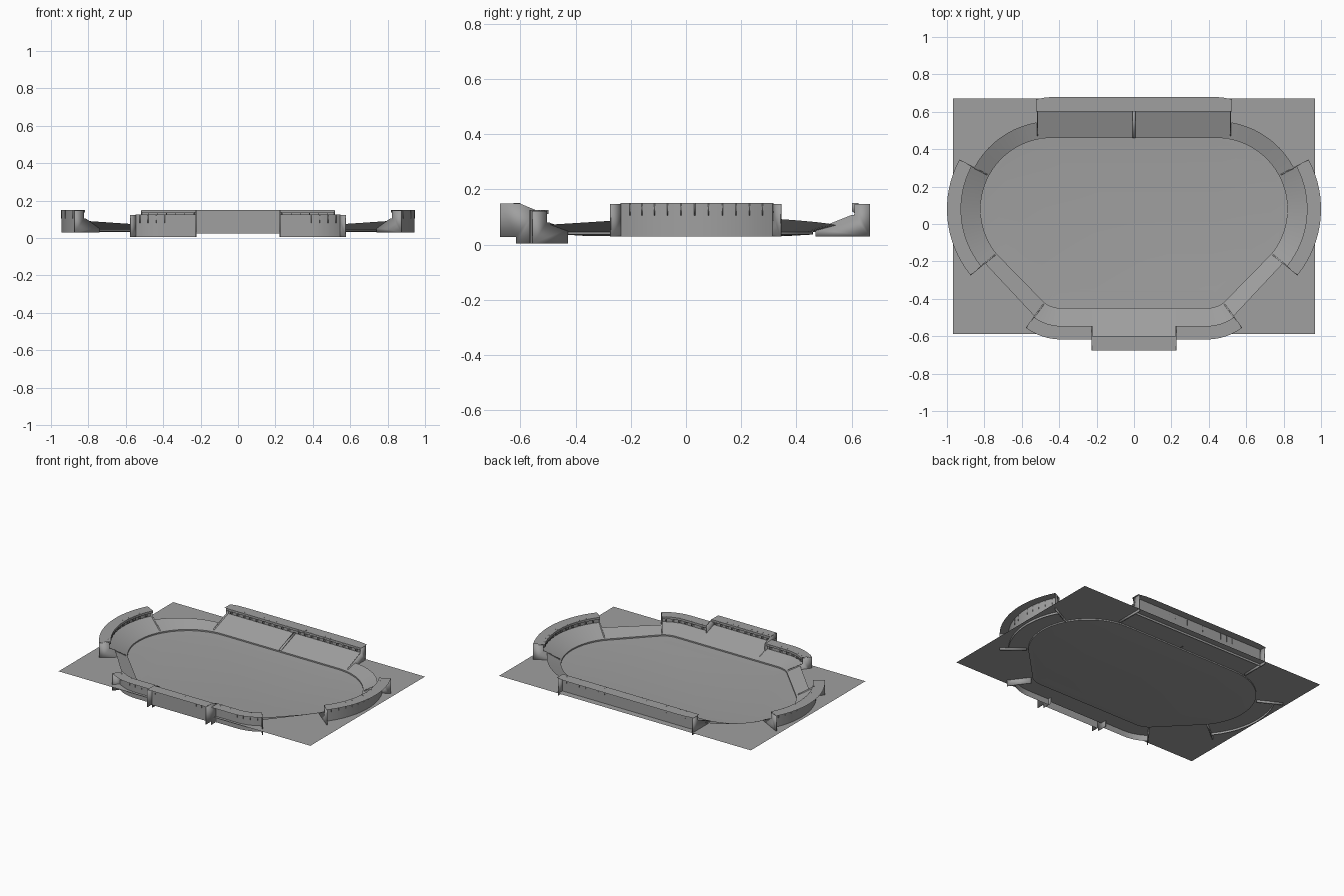
import bpy, bmesh
from math import cos, sin, radians
from mathutils import Vector

cube = bpy.data.objects.get("Cube")
if cube:
    bpy.data.objects.remove(cube)

GREY = (0.35, 0.35, 0.35, 1)
concrete = bpy.data.materials.new("grey concrete")
concrete.use_nodes = True
concrete.diffuse_color = GREY
concrete.node_tree.nodes["Principled BSDF"].inputs["Base Color"].default_value = GREY


def finish(name, bm, mirror=False, thickness=0):
    bmesh.ops.remove_doubles(bm, verts=bm.verts, dist=0.0001)
    bmesh.ops.recalc_face_normals(bm, faces=bm.faces)
    mesh = bpy.data.meshes.new(name)
    bm.to_mesh(mesh)
    bm.free()
    mesh.materials.append(concrete)
    obj = bpy.data.objects.new(name, mesh)
    bpy.context.collection.objects.link(obj)
    if mirror:
        obj.modifiers.new("mirror", 'MIRROR')
    if thickness:
        mod = obj.modifiers.new("thickness", 'SOLIDIFY')
        mod.thickness, mod.offset = thickness, 0
    bpy.ops.object.select_all(action='DESELECT')
    obj.select_set(True)
    bpy.context.view_layer.objects.active = obj
    bpy.ops.object.shade_smooth_by_angle(angle=radians(25))
    return obj


def add_strip(bm, rows):
    grid = [[bm.verts.new(p) for p in row] for row in rows]
    for a, b in zip(grid, grid[1:]):
        for i in range(len(a) - 1):
            bm.faces.new((a[i], a[i + 1], b[i + 1], b[i]))


# A rail is a centre and an outward direction; profiles (r, z) sweep along rails
def arc(cx, cy, a, b, n):
    angles = [radians(a + (b - a) * i / n) for i in range(n + 1)]
    return [(Vector((cx, cy, 0)), Vector((cos(t), sin(t), 0))) for t in angles]


def line(x0, x1, y, side, n=1):
    return [(Vector((x0 + (x1 - x0) * i / n, y, 0)), Vector((0, side, 0))) for i in range(n + 1)]


def at(rail, r, z):
    return rail[0] + rail[1] * r + Vector((0, 0, z))


def sweep(name, rails, profile, mirror=False):
    bm = bmesh.new()
    add_strip(bm, [[at(rail, r, z) for r, z in profile] for rail in rails])
    return finish(name, bm, mirror)


def panels(name, rails, profile, mirror=False, thickness=0):
    bm = bmesh.new()
    for rail in rails:
        bm.faces.new([bm.verts.new(at(rail, r, z)) for r, z in profile])
    return finish(name, bm, mirror, thickness)


def mirrored(rails):
    return [(Vector((-c.x, c.y, 0)), Vector((-d.x, d.y, 0))) for c, d in rails]


RIM = 0.045


def stand(name, rails, ends, posts, r0, lip, wall, edge, top, base, mirror=False):
    seat = top - 0.045
    sweep(name + "_seating", rails, [(r0, RIM), (wall, seat)], mirror)
    sweep(name + "_outer_wall", rails, [(wall, base), (wall, top)], mirror)
    sweep(name + "_roof", rails, [(lip, top - 0.015), (lip, top), (wall, top), (edge, top)], mirror)
    panels(name + "_end_walls", ends,
           [(r0 + 0.01, base), (r0 + 0.01, RIM + 0.01), (lip, seat), (lip + 0.01, seat),
            (lip + 0.01, top - 0.003), (edge, top - 0.003), (edge, base)], mirror, 0.006)
    panels(name + "_roof_brackets", posts,
           [(lip, top - 0.03), (lip, top), (wall, top), (wall, seat)], mirror, 0.004)


# Half outline of the arena floor, from the back middle to the front middle
SIDE = (0.44, 0.08)
FRONT = (0.39, -0.30)
side_rails = arc(*SIDE, 28, -39, 16)
corner_rails = arc(*SIDE, 80, 28, 10)
front_rails = arc(*FRONT, -54, -90, 8)

half = [at(r, 0.38, 0) for r in arc(*SIDE, 90, 80, 2) + corner_rails[1:] + side_rails[1:]]
half += [at(r, 0.15, 0) for r in front_rails]
outline = half + [Vector((-p.x, p.y, 0)) for p in reversed(half)]

# Floor with a sloping track around the flat field
bm = bmesh.new()
loops = []
for scale, z in ((1, RIM), (1, 0.036), (0.97, 0.035), (0.89, 0.031)):
    shrink = 0.82 * (1 - scale)
    ring = []
    for i, p in enumerate(outline):
        tangent = outline[(i + 1) % len(outline)] - outline[i - 1]
        inward = Vector((tangent.y, -tangent.x, 0)).normalized()
        ring.append(bm.verts.new(p + inward * shrink + Vector((0, 0, z))))
    loops.append(ring)
for a, b in zip(loops, loops[1:]):
    for i in range(len(a)):
        j = (i + 1) % len(a)
        bm.faces.new((a[i], a[j], b[j], b[i]))
bm.faces.new(loops[-1])
finish("arena_floor", bm)

# Ground plate with an opening for the floor
bm = bmesh.new()
rect = [(-0.967, -0.587), (0.967, -0.587), (0.967, 0.67), (-0.967, 0.67)]
for points in (outline, [Vector((x, y, 0)) for x, y in rect]):
    vs = [bm.verts.new((p.x, p.y, RIM)) for p in points]
    for i in range(len(vs)):
        bm.edges.new((vs[i - 1], vs[i]))
bmesh.ops.triangle_fill(bm, use_beauty=True, edges=bm.edges[:])
finish("ground_plate", bm)

# Low open banks between the stands
bm = bmesh.new()
n = len(corner_rails) - 1
add_strip(bm, [[at(r, 0.38, RIM), at(r, 0.47, 0.07 + 0.025 * i / n)]
               for i, r in enumerate(corner_rails)])
add_strip(bm, [[at(side_rails[-1], 0.38, RIM), at(side_rails[-1], 0.46, 0.09)],
               [at(front_rails[0], 0.15, RIM), at(front_rails[0], 0.24, 0.072)]])
finish("corner_banks", bm, True)

# Curved stands at both sides
posts = arc(*SIDE, 23, -34, 10)
ends = [side_rails[0], side_rails[-1]]
for name, flip in (("left_stand", False), ("right_stand", True)):
    parts = [mirrored(r) if flip else r for r in (side_rails, ends, posts)]
    stand(name, *parts, 0.38, 0.485, 0.505, 0.56, 0.15, 0.03)

# Long back stand, with its roof ends drawn in a little
back = line(0, 0.40, 0.46, 1)
stand("back_stand", back + line(0.46, 0.515, 0.46, 1), [], line(0.04, 0.48, 0.46, 1, 9),
      0, 0.142, 0.165, 0.205, 0.15, 0.03, True)
bm = bmesh.new()
add_strip(bm, [[(x, 0.602, 0.15), (x, y, 0.15)]
               for x, y in ((0, 0.68), (0.40, 0.68), (0.47, 0.677), (0.525, 0.667))])
finish("back_stand_roof_edge", bm, True)
panels("back_stand_end_walls", line(0.515, 0.515, 0.46, 1)[:1],
       [(0.01, 0.03), (0.01, 0.055), (0.142, 0.108), (0.15, 0.108), (0.15, 0.147),
        (0.207, 0.147), (0.207, 0.03)], True, 0.006)
panels("back_stand_aisle", line(0, 0, 0.46, 1)[:1],
       [(0, RIM), (0, 0.052), (0.16, 0.112), (0.16, RIM)], False, 0.014)

# Front stand wings curving round to the corners
wing = front_rails + line(0.39, 0.225, -0.30, -1)[1:]
stand("front_stand_wing", wing, [front_rails[0]],
      arc(*FRONT, -60, -90, 3) + line(0.34, 0.26, -0.30, -1, 1),
      0.15, 0.245, 0.268, 0.317, 0.125, 0.004, True)

# Taller box in the middle of the front stand
middle = line(0, 0.225, -0.30, -1)
stand("front_box", middle, [], line(0.03, 0.2, -0.30, -1, 4),
      0.15, 0.30, 0.325, 0.375, 0.15, 0.025, True)
panels("front_box_side_walls", middle[1:],
       [(0.245, 0.004), (0.245, 0.125), (0.30, 0.148), (0.375, 0.148), (0.375, 0.028),
        (0.317, 0.028), (0.317, 0.004)], True, 0.004)
